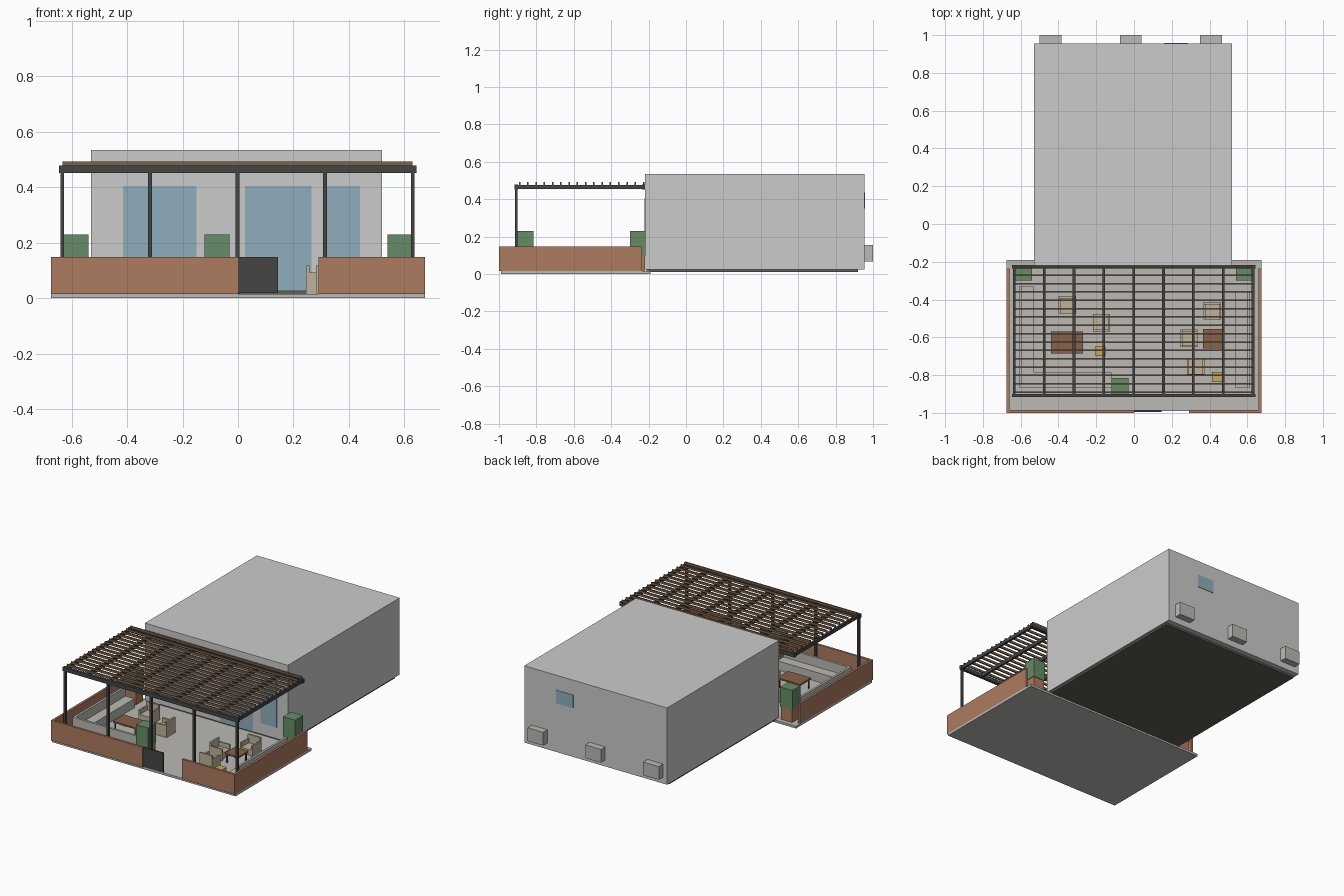
import bpy
from mathutils import Matrix


def material(name, r, g, b):
    m = bpy.data.materials.new(name)
    m.diffuse_color = (r, g, b, 1)
    return m


STONE = material("stone", 0.50, 0.49, 0.46)
BRICK = material("brick", 0.42, 0.20, 0.12)
DARK = material("dark_metal", 0.06, 0.06, 0.06)
WOOD = material("slat_wood", 0.20, 0.12, 0.07)
TABLE = material("table_wood", 0.25, 0.12, 0.07)
GLASS = material("glass", 0.28, 0.42, 0.50)
GREEN = material("foliage", 0.14, 0.26, 0.14)
BEIGE = material("beige", 0.52, 0.45, 0.34)
YELLOW = material("yellow", 0.55, 0.42, 0.10)
UNDER = material("dark_floor", 0.12, 0.11, 0.09)

FACES = [(0, 2, 3, 1), (4, 5, 7, 6), (0, 1, 5, 4), (2, 6, 7, 3), (0, 4, 6, 2), (1, 3, 7, 5)]


def boxes(name, parts, mat=None, matrix=None):
    """One object made from boxes given as (x0, x1, y0, y1, z0, z1)."""
    verts, faces = [], []
    for x0, x1, y0, y1, z0, z1 in parts:
        n = len(verts)
        verts += [(x, y, z) for z in (z0, z1) for y in (y0, y1) for x in (x0, x1)]
        faces += [[n + i for i in f] for f in FACES]
    me = bpy.data.meshes.new(name)
    me.from_pydata(verts, [], faces)
    if mat:
        me.materials.append(mat)
    ob = bpy.data.objects.new(name, me)
    bpy.context.collection.objects.link(ob)
    if matrix:
        ob.matrix_world = matrix
    return ob


# Main building with its floor plate
boxes("building", [(-0.53, 0.52, -0.22, 0.955, 0.025, 0.535)])
boxes("building_floor", [(-0.52, 0.51, -0.21, 0.92, 0.012, 0.025)], UNDER)

# Glazing on the front and a small window at the back
boxes("left_window", [(-0.415, -0.15, -0.223, -0.219, 0.10, 0.405)], GLASS)
boxes("glass_door", [(0.025, 0.265, -0.223, -0.219, 0.025, 0.405)], GLASS)
boxes("right_window", [(0.32, 0.44, -0.223, -0.219, 0.10, 0.405)], GLASS)
boxes("back_window", [(0.16, 0.285, 0.954, 0.958, 0.35, 0.437)], GLASS)

# Air conditioning units on the back wall
for i, x in enumerate((-0.50, -0.075, 0.35)):
    boxes(f"air_unit_{i + 1}", [(x, x + 0.115, 0.955, 1.0, 0.067, 0.155)], STONE)

# Terrace slab, surrounding walls and open gate
boxes("terrace_slab", [(-0.675, 0.675, -0.99, -0.19, 0.0, 0.015)], STONE)
boxes("front_wall", [(-0.675, 0.0, -1.0, -0.985, 0.015, 0.148),
                     (0.29, 0.675, -1.0, -0.985, 0.015, 0.148)], BRICK)
for side, x in (("left", -0.675), ("right", 0.66)):
    boxes(f"{side}_wall", [(x, x + 0.015, -0.985, -0.235, 0.015, 0.148)], BRICK)
boxes("gate", [(0.0, 0.145, -0.996, -0.986, 0.018, 0.148)], DARK)

# Pergola posts, frame, rafters and slats
XS = [-0.634 + 0.158 * i for i in range(9)]
boxes("pergola_posts", [(x - 0.007, x + 0.007, -0.915, -0.901, 0.015, 0.453)
                        for x in XS[::2]], DARK)
boxes("pergola_beams", [(-0.646, 0.643, y, y + 0.018, 0.452, 0.478)
                        for y in (-0.917, -0.236)], DARK)
boxes("pergola_rafters", [(x - 0.007, x + 0.007, -0.90, -0.235, 0.454, 0.477)
                          for x in XS], DARK)
boxes("pergola_slats", [(-0.632, 0.63, y - 0.004, y + 0.004, 0.477, 0.492)
                        for y in [-0.89 + 0.0442 * i for i in range(16)]], WOOD)

# Planters with clipped shrubs
for name, x, y in (("left", -0.63, -0.30), ("right", 0.54, -0.30), ("front", -0.12, -0.90)):
    boxes(f"{name}_planter", [(x + 0.004, x + 0.086, y + 0.004, y + 0.08, 0.015, 0.10)], BRICK)
    boxes(f"{name}_shrub", [(x, x + 0.09, y, y + 0.084, 0.10, 0.23)], GREEN)

# Built-in benches: low seats with thin backs
boxes("corner_bench_seat", [(-0.61, -0.53, -0.865, -0.33, 0.015, 0.075),
                            (-0.53, -0.12, -0.865, -0.785, 0.015, 0.075)], STONE)
boxes("corner_bench_back", [(-0.61, -0.595, -0.865, -0.33, 0.075, 0.135),
                            (-0.595, -0.12, -0.865, -0.85, 0.075, 0.135)], STONE)
boxes("right_bench_seat", [(0.535, 0.615, -0.865, -0.355, 0.015, 0.075)], STONE)
boxes("right_bench_back", [(0.60, 0.615, -0.865, -0.355, 0.075, 0.135)], STONE)


# Coffee tables on thin legs
def table(name, x0, x1, y0, y1, z):
    boxes(f"{name}_top", [(x0, x1, y0, y1, z - 0.01, z)], TABLE)
    boxes(f"{name}_legs", [(x, x + 0.008, y, y + 0.008, 0.015, z - 0.01)
                           for x in (x0 + 0.006, x1 - 0.014)
                           for y in (y0 + 0.006, y1 - 0.014)], DARK)


table("left_table", -0.44, -0.27, -0.685, -0.57, 0.085)
table("right_table", 0.365, 0.465, -0.66, -0.555, 0.08)

# Armchairs: modelled facing -y, turned in quarter steps
CHAIR = [(-0.036, 0.036, -0.046, 0.034, 0.025, 0.062),
         (-0.046, 0.046, 0.034, 0.046, 0.015, 0.117),
         (-0.046, -0.036, -0.046, 0.034, 0.015, 0.092),
         (0.036, 0.046, -0.046, 0.034, 0.015, 0.092)]
SEATS = [(-0.353, -0.428, 0), (-0.172, -0.523, -1), (0.415, -0.46, 0),
         (0.291, -0.605, 1), (0.327, -0.76, 2)]
for i, (x, y, turn) in enumerate(SEATS):
    spin = Matrix.Rotation(turn * 1.5707963, 4, 'Z')
    boxes(f"armchair_{i + 1}", CHAIR, BEIGE, Matrix.Translation((x, y, 0)) @ spin)

# Small yellow stools
for i, (x, y) in enumerate(((-0.178, -0.672), (0.44, -0.81))):
    boxes(f"stool_{i + 1}", [(x - 0.026, x + 0.026, y - 0.026, y + 0.026, 0.015, 0.06)], YELLOW)
